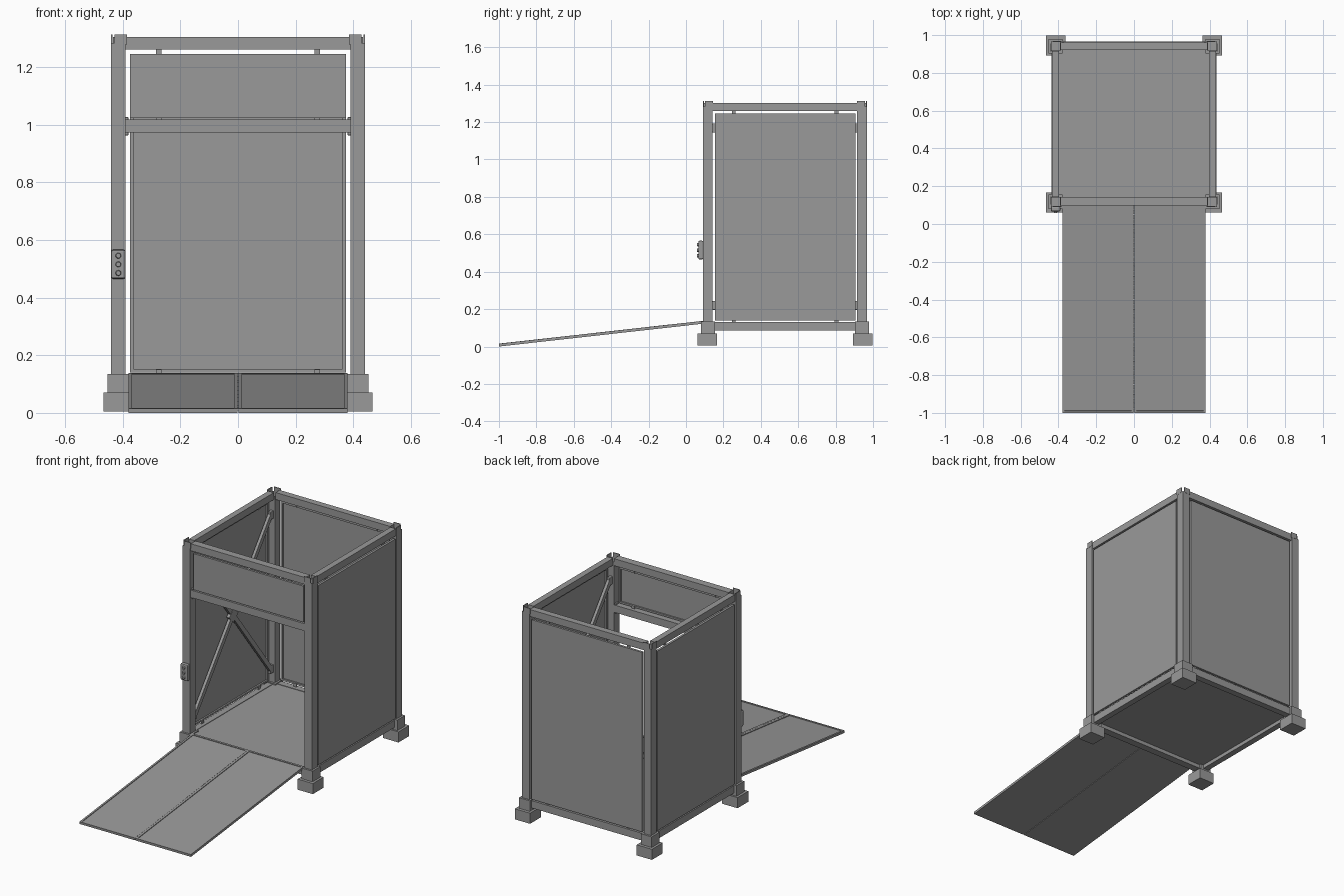
import bpy, bmesh, math
from mathutils import Vector, Matrix

if "Cube" in bpy.data.objects:
    bpy.data.objects.remove(bpy.data.objects["Cube"])

# Dark grey paint shared by every part
PAINT = bpy.data.materials.new("dark_grey")
PAINT.diffuse_color = (0.32, 0.32, 0.32, 1)
PAINT.use_nodes = True
PAINT.node_tree.nodes["Principled BSDF"].inputs["Base Color"].default_value = PAINT.diffuse_color


def finish(name, bm, bevel=0.0):
    bmesh.ops.recalc_face_normals(bm, faces=bm.faces)
    me = bpy.data.meshes.new(name)
    bm.to_mesh(me)
    bm.free()
    me.materials.append(PAINT)
    ob = bpy.data.objects.new(name, me)
    bpy.context.collection.objects.link(ob)
    if bevel:
        m = ob.modifiers.new("bevel", "BEVEL")
        m.width, m.segments = bevel, 2
    return ob


def add_box(bm, x, y, z):
    lo = Vector((min(x), min(y), min(z)))
    hi = Vector((max(x), max(y), max(z)))
    M = Matrix.Translation((lo + hi) / 2) @ Matrix.Diagonal((*(hi - lo), 1))
    bmesh.ops.create_cube(bm, size=1, matrix=M)


def box(name, x, y, z, bevel=0.0):
    bm = bmesh.new()
    add_box(bm, x, y, z)
    return finish(name, bm, bevel)


def recessed_box(name, x, y, z, rim, depth):
    """Box whose top is sunk inside a rim: an open tube end or a tray."""
    bm = bmesh.new()
    add_box(bm, x, y, z)
    bm.normal_update()
    top = max(bm.faces, key=lambda f: f.normal.z)
    bmesh.ops.inset_region(bm, faces=[top], thickness=rim)
    r = bmesh.ops.extrude_face_region(bm, geom=[top])
    bmesh.ops.translate(bm, vec=(0, 0, -depth),
                        verts=[v for v in r["geom"] if isinstance(v, bmesh.types.BMVert)])
    if top.is_valid:
        bmesh.ops.delete(bm, geom=[top], context="FACES_ONLY")
    return finish(name, bm)


def tray(name, w, h, t, rim, depth, matrix):
    ob = recessed_box(name, (-w / 2, w / 2), (-h / 2, h / 2), (0, t), rim, depth)
    ob.matrix_world = matrix
    return ob


def frame(xa, ya, za, loc):
    m = Matrix((xa, ya, za)).transposed().to_4x4()
    m.translation = loc
    return m


X, Y, Z = Vector((1, 0, 0)), Vector((0, 1, 0)), Vector((0, 0, 1))
SIDES = ((-1, "left"), (1, "right"))

# Corner posts, feet, sleeves and stacking guides
for sx, side in SIDES:
    for yc, sy, end in ((0.117, -1, "front"), (0.941, 1, "back")):
        tag = f"{side}_{end}"
        xc = sx * 0.415
        recessed_box(f"post_{tag}", (xc - .025, xc + .025), (yc - .026, yc + .026),
                     (0.07, 1.282), 0.004, 0.06)
        fy = yc + sy * 0.004
        box(f"foot_{tag}", (xc - .052, xc + .052), (fy - .052, fy + .053), (0.005, 0.07))
        box(f"sleeve_{tag}", (xc - .037, xc + .037), (yc - .038, yc + .038), (0.07, 0.135))
        ox, oy = sx * 0.441, yc + sy * 0.027
        bm = bmesh.new()
        add_box(bm, (ox - sx * .012, ox - sx * .056), (oy, oy - sy * .005), (1.278, 1.312))
        add_box(bm, (ox, ox - sx * .005), (oy - sy * .012, oy - sy * .055), (1.278, 1.312))
        finish(f"stacking_guide_{tag}", bm)

# Horizontal rails
for z0, z1, lvl in ((0.085, 0.13, "bottom"), (1.26, 1.303, "top")):
    box(f"{lvl}_rail_front", (-.39, .39), (0.097, 0.143), (z0, z1))
    box(f"{lvl}_rail_back", (-.39, .39), (0.922, 0.962), (z0, z1))
    for sx, side in SIDES:
        box(f"{lvl}_rail_{side}", (sx * .397, sx * .434), (0.143, 0.915), (z0, z1))
box("door_header_rail", (-.39, .39), (0.097, 0.143), (0.973, 1.018))
for sx, side in SIDES:
    box(f"header_bracket_{side}", (sx * .38, sx * .391), (0.103, 0.136), (0.962, 1.026), 0.003)

# Floor
box("floor_panel", (-.40, .40), (0.14, 0.925), (0.108, 0.127))

# Wall panels with rims facing inwards, plus mounting tabs
tray("back_panel", 0.75, 1.105, 0.014, 0.017, 0.010, frame(X, Z, -Y, (0, 0.965, 0.6925)))
tray("front_upper_panel", 0.75, 0.222, 0.014, 0.015, 0.010, frame(-X, Z, Y, (0, 0.101, 1.134)))
for sx, side in SIDES:
    tray(f"{side}_panel", 0.75, 1.105, 0.014, 0.015, 0.010,
         frame(-sx * Y, Z, -sx * X, (sx * 0.438, 0.53, 0.6925)))
    for za, zb in ((0.125, 0.15), (1.237, 1.265)):
        for y in (0.255, 0.805):
            box(f"{side}_panel_tab", (sx * .418, sx * .425), (y - .01, y + .01), (za, zb))
        box(f"back_panel_tab_{side}", (sx * .265, sx * .285), (0.945, 0.952), (za, zb))
    for za, zb in ((1.015, 1.035), (1.237, 1.265)):
        box(f"front_panel_tab_{side}", (sx * .265, sx * .285), (0.114, 0.121), (za, zb))

# Crossed braces inside the side walls
p0, p1 = Vector((0.16, 0.22)), Vector((0.90, 1.17))
mid = (p0 + p1) / 2
length, ang = (p1 - p0).length, math.atan2(p1.y - p0.y, p1.x - p0.x)
for sx, side in SIDES:
    for k in (-1, 1):
        b = box(f"{side}_brace", (-.009, .009), (-length / 2, length / 2), (-.014, .014))
        b.location = (sx * 0.409, mid.x, mid.y)
        b.rotation_euler = (k * ang, 0, 0)
    hub = box(f"{side}_brace_hub", (-.011, .011), (-.032, .032), (-.032, .032), 0.003)
    hub.location = (sx * 0.409, mid.x, mid.y)
    hub.rotation_euler = (math.pi / 4, 0, 0)
    for z in (0.22, 1.168):
        for y0, y1 in ((0.142, 0.172), (0.888, 0.917)):
            box(f"{side}_brace_bracket", (sx * .399, sx * .419), (y0, y1), (z - .024, z + .024), 0.003)

# Folding ramp: two rimmed leaves joined by a flush centre hinge
slope = math.atan2(0.123, 1.10)
ramp_len = 1.10 / math.cos(slope)
place = Matrix.Translation((0, -1, 0.015)) @ Matrix.Rotation(slope, 4, "X")
for sx, side in SIDES:
    tray(f"{side}_ramp_leaf", 0.377, ramp_len, 0.015, 0.016, 0.004,
         place @ Matrix.Translation((sx * 0.1905, ramp_len / 2, -0.015)))
bm = bmesh.new()
count = 44
step = ramp_len / count
turn = Matrix.Rotation(math.pi / 2, 4, "X")
for i in range(count):
    bmesh.ops.create_cone(bm, cap_ends=True, segments=10, radius1=0.004, radius2=0.004,
                          depth=step * 0.85,
                          matrix=Matrix.Translation((0, (i + .5) * step, -0.0035)) @ turn)
finish("ramp_hinge", bm).matrix_world = place

# Control box with three push buttons
box("control_box", (-.44, -.39), (0.066, 0.092), (0.465, 0.566), 0.007)
for z in (0.485, 0.515, 0.545):
    bm = bmesh.new()
    bmesh.ops.create_cone(bm, cap_ends=True, segments=20, radius1=0.010, radius2=0.008, depth=0.010,
                          matrix=Matrix.Translation((-0.415, 0.0625, z)) @ turn)
    finish("push_button", bm)
